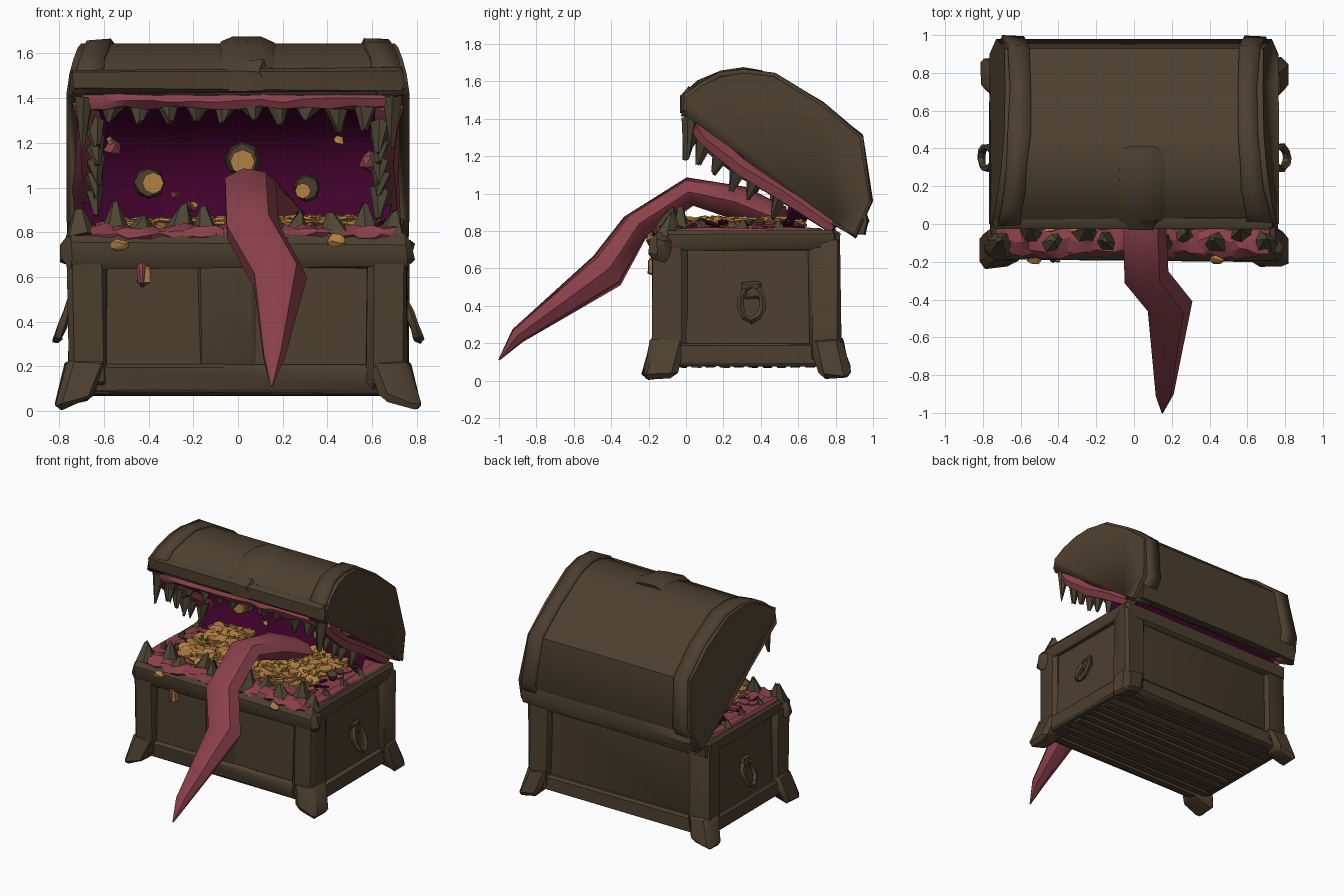
import bpy, bmesh, math, random
from mathutils import Vector, Matrix

random.seed(4)
if "Cube" in bpy.data.objects:
    bpy.data.objects.remove(bpy.data.objects["Cube"])


def material(name, rgb):
    m = bpy.data.materials.new(name)
    m.use_nodes = True
    m.diffuse_color = (*rgb, 1)
    m.node_tree.nodes["Principled BSDF"].inputs["Base Color"].default_value = (*rgb, 1)
    return m


WOOD = material("dark brown wood", (0.073, 0.05, 0.028))
TOOTH = material("olive brown tooth", (0.073, 0.06, 0.034))
GUM = material("dusky pink flesh", (0.255, 0.052, 0.07))
LINING = material("deep purple lining", (0.05, 0.0005, 0.024))
GOLD = material("old gold", (0.45, 0.22, 0.055))


def finish(name, bm, mats, jitter=0.0, angle=35):
    for v in bm.verts:
        v.co += Vector([random.uniform(-jitter, jitter) for _ in range(3)])
    bmesh.ops.recalc_face_normals(bm, faces=bm.faces)
    mesh = bpy.data.meshes.new(name)
    bm.to_mesh(mesh)
    bm.free()
    for m in mats:
        mesh.materials.append(m)
    ob = bpy.data.objects.new(name, mesh)
    bpy.context.collection.objects.link(ob)
    bpy.ops.object.select_all(action="DESELECT")
    ob.select_set(True)
    bpy.context.view_layer.objects.active = ob
    bpy.ops.object.shade_smooth_by_angle(angle=math.radians(angle))
    return ob


def add_block(bm, lo, hi, top=1.0, bevel=0.015):
    """Box between two corners, its top scaled about the middle."""
    mid, size = (Vector(lo) + Vector(hi)) / 2, Vector(hi) - Vector(lo)
    verts = bmesh.ops.create_cube(bm, size=1)["verts"]
    for v in verts:
        s = top if v.co.z > 0 else 1
        v.co = mid + Vector((v.co.x * size.x * s, v.co.y * size.y * s, v.co.z * size.z))
    edges = list({e for v in verts for e in v.link_edges})
    bmesh.ops.bevel(bm, geom=edges, offset=bevel, segments=1, affect="EDGES")


def block(name, lo, hi, mat=WOOD, top=1.0, bevel=0.015, jitter=0.006):
    bm = bmesh.new()
    add_block(bm, lo, hi, top, bevel)
    return finish(name, bm, [mat], jitter)


def tube(name, rings, mat, sides=8, jitter=0.0, angle=35):
    """Skin through rings of (x, y, z, half width, half thickness)."""
    bm = bmesh.new()
    pts = [Vector(r[:3]) for r in rings]
    loops = []
    for i, r in enumerate(rings):
        t = (pts[min(i + 1, len(pts) - 1)] - pts[max(i - 1, 0)]).normalized()
        across = Vector((0, 1, 0)) if abs(t.x) > 0.7 else Vector((1, 0, 0))
        up = t.cross(across).normalized()
        side = up.cross(t)
        loops.append([bm.verts.new(pts[i] + side * r[3] * math.cos(a) + up * r[4] * math.sin(a))
                      for a in (math.tau * k / sides for k in range(sides))])
    for a, b in zip(loops, loops[1:]):
        for k in range(sides):
            n = (k + 1) % sides
            bm.faces.new((a[k], a[n], b[n], b[k]))
    bm.faces.new(loops[0])
    bm.faces.new(loops[-1])
    return finish(name, bm, [mat], jitter, angle)


def add_tooth(bm, base, tip, radius):
    base, tip = Vector(base), Vector(tip)
    d = tip - base
    rot = d.to_track_quat("Z", "Y").to_matrix().to_4x4()
    bmesh.ops.create_cone(bm, cap_ends=True, segments=6, radius1=radius, radius2=0.01,
                          depth=d.length, matrix=Matrix.Translation((base + tip) / 2) @ rot)


# Chest body, panels and frame
block("chest_body", (-0.735, -0.14, 0.09), (0.735, 0.79, 0.78), top=0.98)
block("front_centre_plank", (-0.18, -0.15, 0.2), (0.08, -0.1, 0.66))
block("front_rim", (-0.785, -0.195, 0.64), (0.785, -0.08, 0.79), bevel=0.035, jitter=0.012)
block("back_rim", (-0.75, 0.74, 0.68), (0.75, 0.82, 0.8))
block("front_sill", (-0.74, -0.165, 0.08), (0.74, -0.08, 0.21))
block("back_sill", (-0.74, 0.72, 0.08), (0.74, 0.82, 0.2))
for s, side in ((1, "left"), (-1, "right")):
    def span(a, b):
        return min(s * a, s * b), max(s * a, s * b)
    x0, x1 = span(0.66, 0.76)
    block(side + "_sill", (x0, -0.1, 0.08), (x1, 0.78, 0.2))
    block(side + "_rim", (x0, -0.12, 0.7), (x1, 0.8, 0.8))
    for end, out, ya, yb in (("front", -1, -0.18, 0.0), ("back", 1, 0.66, 0.825)):
        xa, xb = span(0.58, 0.76)
        block(f"{end}_{side}_post", (xa, ya, 0.1), (xb, yb, 0.76), bevel=0.025, jitter=0.01)
        # Flared foot: outer corner pulled out, inner corner lifted
        bm = bmesh.new()
        add_block(bm, (xa, ya - 0.005, 0.0), (xb, yb + 0.005, 0.24), 1, 0.03)
        for v in bm.verts:
            low = max(0, 1 - v.co.z / 0.24)
            inner = (0.765 - abs(v.co.x)) / 0.19
            v.co += Vector((s * 0.065 * low, out * 0.055 * low, 0.06 * low * inner))
        finish(f"{end}_{side}_foot", bm, [WOOD], 0.009)
    # Drop-shaped ring handle with its mount
    ring = [(s * (0.775 - 0.035 * math.cos(a)), 0.35 + 0.06 * math.sin(a),
             0.41 + 0.09 * math.cos(a), 0.022, 0.018) for a in (math.tau * k / 10 for k in range(11))]
    tube(side + "_handle", ring, WOOD, 5, 0.004)
    x0, x1 = span(0.72, 0.76)
    block(side + "_handle_mount", (x0, 0.3, 0.44), (x1, 0.4, 0.53))

# Planked underside
bm = bmesh.new()
for i in range(12):
    y = -0.13 + i * 0.076
    add_block(bm, (-0.72, y, 0.07), (0.72, y + 0.066, 0.12), 1, 0.01)
finish("bottom_planks", bm, [WOOD], 0.003)

# Lid: arched shell whose rim leans back from the front lip
ARC = [(0.0, 1.415), (0.0, 1.51), (0.08, 1.575), (0.19, 1.625), (0.31, 1.645), (0.47, 1.625),
       (0.72, 1.475), (0.93, 1.3), (0.98, 0.96), (0.9, 0.78), (0.79, 0.85)]


def lid_x(y, z):
    return 0.77 - 0.18 * (0.59 * y + 0.807 * (z - 1.4))


def lid_arc(name, xa, xb, grow, thick, mats, caps):
    """Arched strip; xa and xb are fractions of the lid half width."""
    bm = bmesh.new()
    rows = []
    for f in (xa, xb):
        row = []
        for y, z in ARC:
            p = Vector((0, y, z)) + Vector((0, y - 0.48, z - 1.22)).normalized() * grow
            row.append(bm.verts.new((f * lid_x(y, z), p.y, p.z)))
        rows.append(row)
    a, b = rows
    for i in range(len(ARC) - 1):
        bm.faces.new((a[i], a[i + 1], b[i + 1], b[i]))
    if caps:
        bm.faces.new(a)
        bm.faces.new(b)
    ob = finish(name, bm, mats, 0 if caps else 0.008)
    mod = ob.modifiers.new("thickness", "SOLIDIFY")
    mod.thickness = thick
    mod.offset = -1 if caps else 0
    mod.material_offset = len(mats) - 1
    return ob


lid_arc("lid_shell", -1, 1, 0, 0.055, [WOOD, LINING], True)
lid_arc("lid_left_hoop", 0.8, 0.965, 0.004, 0.03, [WOOD], False)
lid_arc("lid_right_hoop", -0.965, -0.8, 0.004, 0.03, [WOOD], False)
block("lid_front_band", (-0.755, -0.02, 1.425), (0.74, 0.05, 1.53), jitter=0.01)
tube("lid_back_band", [(x, 0.93, 0.86, 0.045, 0.09) for x in (-0.72, -0.3, 0.3, 0.72)], WOOD, 6, 0.008)

# Clasp on the lid
tube("clasp_strap", [(0.04, y, z, 0.12, 0.03) for y, z in
     ((-0.005, 1.43), (-0.005, 1.51), (0.08, 1.58), (0.19, 1.63), (0.31, 1.65), (0.4, 1.63))], WOOD, 6, 0.005)
tube("clasp_boss", [(0.06, 0.03, 1.49, 0.1, 0.09), (0.06, -0.03, 1.48, 0.05, 0.05)], WOOD, 6, 0.01)

# Gums around both jaws
SLOPE = [(0.8, 0.83), (0.5, 1.01), (0.3, 1.14), (0.1, 1.3), (0.05, 1.37)]
for s, side in ((1, "left"), (-1, "right")):
    tube("upper_gum_" + side, [(s * 0.675, y, z, 0.055, 0.05) for y, z in SLOPE], GUM, 6, 0.015)
    tube("lower_gum_" + side, [(s * 0.69, y, 0.785, 0.055, 0.035) for y in (-0.1, 0.1, 0.3, 0.5, 0.72)],
         GUM, 6, 0.015)
tube("upper_gum_front", [(x / 10, 0.035, 1.39, 0.045, 0.04) for x in range(-7, 8, 1)], GUM, 6, 0.012)
tube("lower_gum_front", [(x / 20, -0.085, 0.785, 0.085, 0.045) for x in range(-14, 15)], GUM, 8, 0.016, 20)
block("flesh_floor", (-0.68, -0.02, 0.72), (0.68, 0.76, 0.8), GUM)

# Folded throat curtain filling the back of the mouth
bm = bmesh.new()
CURTAIN = [(0.6, 0.8), (0.66, 0.92), (0.72, 1.08), (0.62, 1.26), (0.4, 1.38), (0.12, 1.38)]
rows = [[bm.verts.new((0.69 * u, y - 0.12 * abs(u) ** 4 * (y > 0.3) + 0.02 * math.sin(9 * u + 6 * z), z))
         for y, z in CURTAIN] for u in (k / 6 for k in range(-6, 7))]
for a, b in zip(rows, rows[1:]):
    for i in range(len(CURTAIN) - 1):
        bm.faces.new((a[i], b[i], b[i + 1], a[i + 1]))
finish("throat_curtain", bm, [LINING], 0.012, 60)
block("throat_back", (-0.66, 0.74, 0.74), (0.66, 0.8, 1.0), LINING)


# Flesh and gold lumps on the throat
def lumps(name, mat, spots):
    bm = bmesh.new()
    for x, y, z, r in spots:
        bmesh.ops.create_icosphere(bm, subdivisions=1, radius=r, matrix=Matrix.Translation((x, y, z)))
    finish(name, bm, [mat], 0.008)


lumps("throat_growths", GUM, ((0.59, 0.5, 1.12, 0.05), (-0.56, 0.5, 1.18, 0.04), (-0.21, 0.64, 0.92, 0.02),
                              (-0.28, 0.66, 0.97, 0.018), (0.63, 0.3, 1.23, 0.04), (-0.64, 0.3, 1.25, 0.04)))
lumps("throat_nuggets", GOLD, ((0.45, 0.6, 1.21, 0.022), (-0.2, 0.62, 0.92, 0.018), (-0.57, 0.48, 1.21, 0.018)))

# Teeth in both jaws
bm = bmesh.new()
for i in range(11):
    x = -0.69 + i * 0.138 + random.uniform(-0.02, 0.02)
    y = -0.1 + 0.05 * (i % 2)
    add_tooth(bm, (x, y, 0.78), (x + random.uniform(-0.02, 0.02), y + 0.02, random.uniform(0.86, 0.94)), 0.078)
for s in (1, -1):
    for y in (0.08, 0.3, 0.5):
        add_tooth(bm, (s * 0.7, y, 0.78), (s * 0.67, y, 0.85), 0.045)
finish("lower_teeth", bm, [TOOTH], 0.012)
bm = bmesh.new()
for i in range(12):
    x = -0.69 + i * 0.1255
    if i in (0, 11):
        add_tooth(bm, (x, 0.03, 1.4), (x, 0.0, 1.18), 0.05)
    else:
        add_tooth(bm, (x, 0.065, 1.375), (x + random.uniform(-0.03, 0.03), 0.03, random.uniform(1.25, 1.33)), 0.058)
for s in (1, -1):
    for y, z in ((0.1, 1.29), (0.19, 1.22), (0.28, 1.13), (0.37, 1.07), (0.5, 1.0)):
        add_tooth(bm, (s * 0.645, y, z), (s * 0.63, y - 0.04, z - random.uniform(0.1, 0.14)), 0.048)
finish("upper_teeth", bm, [TOOTH], 0.01)


def scatter(name, mat, count, inner, outer, radius, lift):
    """Tilted discs strewn between two side distances over the floor."""
    bm = bmesh.new()
    for _ in range(count):
        x = random.choice((-1, 1)) * random.uniform(inner, outer)
        y = random.uniform(0.0, 0.6)
        tilt = Matrix.Rotation(random.uniform(-0.35, 0.35), 4, "X") @ Matrix.Rotation(random.uniform(-0.35, 0.35), 4, "Y")
        z = 0.8 + lift * (0.75 + 0.5 * x) + random.uniform(0, 0.03)
        bmesh.ops.create_cone(bm, cap_ends=True, segments=7, radius1=radius, radius2=radius, depth=0.012,
                              matrix=Matrix.Translation((x, y, z)) @ tilt)
    finish(name, bm, [mat])


scatter("coin_heap", GOLD, 420, 0.0, 0.53, 0.05, 0.035)
scatter("flesh_scraps", GUM, 26, 0.5, 0.64, 0.04, 0.02)
scatter("purple_scraps", LINING, 16, 0.5, 0.64, 0.03, 0.02)
scatter("wood_scraps", WOOD, 14, 0.45, 0.64, 0.035, 0.03)

# Gold and drool spilling over the front rim
for i, (x, z) in enumerate(((-0.53, 0.745), (0.44, 0.765))):
    block(f"spilled_coin_{i}", (x - 0.035, -0.21, z - 0.025), (x + 0.035, -0.17, z + 0.025), GOLD)
block("drool_drip", (-0.45, -0.2, 0.56), (-0.41, -0.14, 0.66), GUM)
block("gold_drip", (-0.42, -0.2, 0.57), (-0.395, -0.14, 0.65), GOLD, bevel=0.006)

# Eyes set in the throat: position, lid radius, iris radius, iris shift
for i, (x, z, r, g, dx, dz) in enumerate(((-0.4, 1.02, 0.072, 0.048, 0.02, 0), (0.02, 1.125, 0.08, 0.055, 0, -0.01),
                                          (0.31, 1.0, 0.06, 0.035, -0.02, -0.015))):
    tube(f"eye_lid_{i}", [(x, 0.75, z, r, r), (x, 0.6, z, r, r), (x, 0.56, z, r * 0.85, r * 0.85)], WOOD, 8, 0.006)
    tube(f"eye_iris_{i}", [(x + dx, y, z + dz, g, g) for y in (0.6, 0.545)], GOLD, 8)

# Tongue
tube("tongue", [(0.14, 0.5, 0.86, 0.17, 0.08), (0.09, 0.28, 0.95, 0.14, 0.095), (0.05, 0.02, 1.01, 0.12, 0.08),
                (0.06, -0.27, 0.82, 0.125, 0.085), (0.185, -0.42, 0.59, 0.125, 0.11),
                (0.16, -0.9, 0.24, 0.05, 0.045), (0.15, -1.0, 0.11, 0.004, 0.004)], GUM, 7, 0.0, 45)
